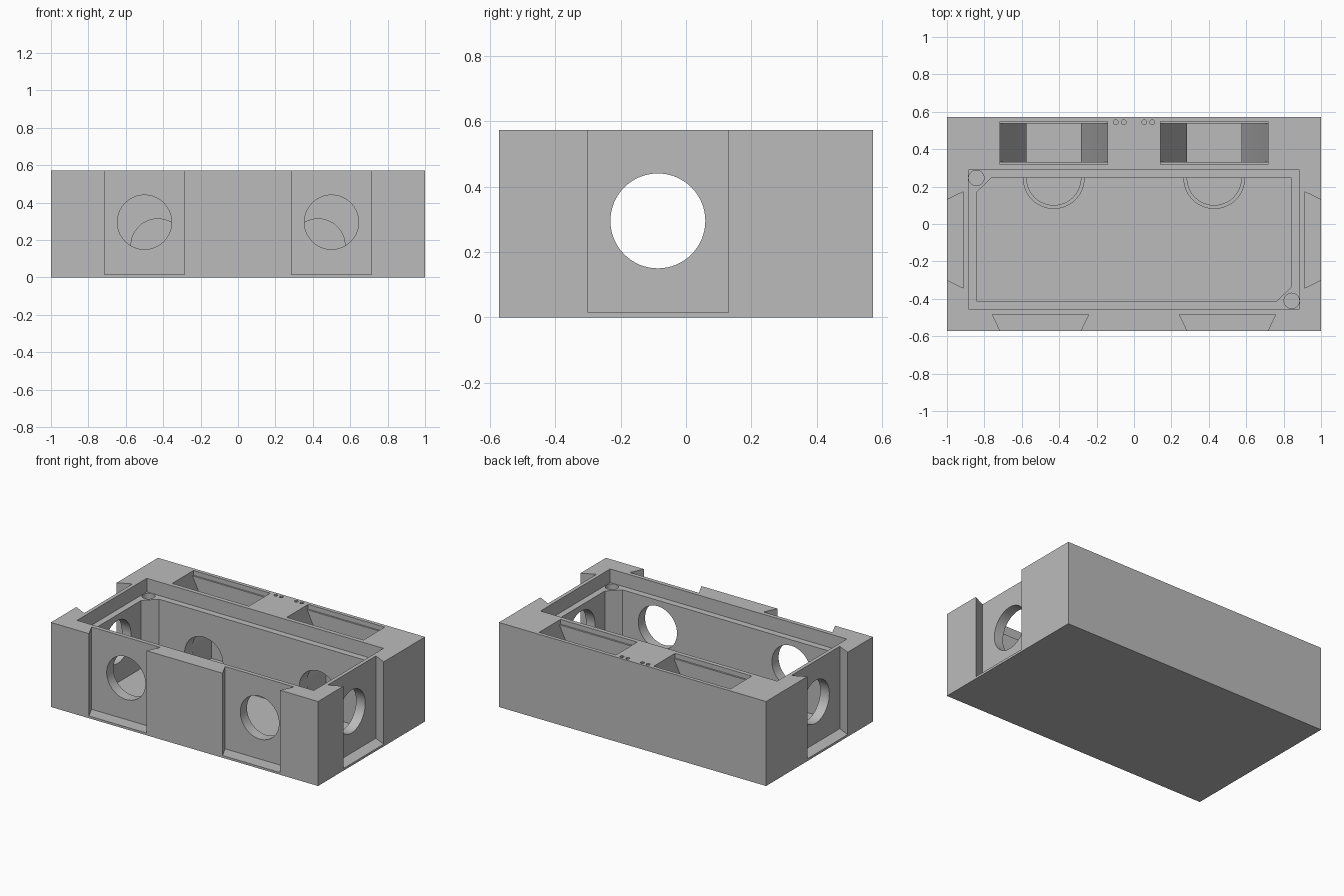
import bpy
import bmesh
import math

cube = bpy.data.objects.get("Cube")
if cube:
    bpy.data.objects.remove(cube, do_unlink=True)

grey = bpy.data.materials.new("plain grey")
grey.use_nodes = True
colour = (0.5, 0.5, 0.5, 1)
grey.diffuse_color = colour
grey.node_tree.nodes["Principled BSDF"].inputs["Base Color"].default_value = colour

TOP = 0.572
BACK = 0.572
SIDE = 1.0
FLOOR = 0.02
OVER = 0.65
cutters = []


def prism(name, points, start, end, axis="z"):
    """Extrude a closed 2D outline along one axis."""
    place = {"x": lambda p, d: (d, p[0], p[1]),
             "y": lambda p, d: (p[0], d, p[1]),
             "z": lambda p, d: (p[0], p[1], d)}[axis]
    bm = bmesh.new()
    low = [bm.verts.new(place(p, start)) for p in points]
    high = [bm.verts.new(place(p, end)) for p in points]
    bm.faces.new(low)
    bm.faces.new(high)
    n = len(points)
    for i in range(n):
        j = (i + 1) % n
        bm.faces.new((low[i], low[j], high[j], high[i]))
    bmesh.ops.recalc_face_normals(bm, faces=bm.faces)
    mesh = bpy.data.meshes.new(name)
    bm.to_mesh(mesh)
    bm.free()
    mesh.materials.append(grey)
    obj = bpy.data.objects.new(name, mesh)
    bpy.context.collection.objects.link(obj)
    return obj


def cut(*args):
    obj = prism(*args)
    obj.hide_render = True
    cutters.append(obj)


def rect(x0, x1, y0, y1):
    return [(x0, y0), (x1, y0), (x1, y1), (x0, y1)]


def arc(cx, cy, r, a0=0, a1=360, steps=64):
    count = steps if a1 - a0 == 360 else steps + 1
    angles = [math.radians(a0 + (a1 - a0) * i / steps) for i in range(count)]
    return [(cx + r * math.cos(a), cy + r * math.sin(a)) for a in angles]


def dovetail(centre, inner, outer):
    """Outline across the slot: wide at the inner wall, narrow at the outside."""
    far = outer * 1.1
    return [(centre - 0.258, inner), (centre + 0.258, inner),
            (centre + 0.215, outer), (centre + 0.215, far),
            (centre - 0.215, far), (centre - 0.215, outer)]


body = prism("box_body", rect(-SIDE, SIDE, -BACK, BACK), 0, TOP)

# Main compartment with two chamfered corner posts, and its lid recess
cut("main_cavity", [(-0.843, -0.411), (0.763, -0.411), (0.843, -0.336),
                    (0.843, 0.246), (-0.763, 0.246), (-0.843, 0.168)], FLOOR, OVER)
cut("lid_recess", rect(-0.886, 0.886, -0.455, 0.29), 0.48, OVER)
for x, y in ((-0.843, 0.246), (0.843, -0.411)):
    cut("screw_hole", arc(x, y, 0.041, 0, 360, 32), 0.25, 0.52)

# Round openings through both ends
cut("end_opening", arc(-0.086, 0.295, 0.145), -1.2, 1.2, "x")

for s in (-1, 1):
    # Dovetail slots in the ends and the front
    cut("end_slot", [(y, x)[::-1] for y, x in dovetail(-0.085, s * 0.911, s * SIDE)],
        0.015, OVER)
    cut("front_slot", dovetail(s * 0.5, -0.483, -BACK), 0.015, OVER)
    cut("front_opening", arc(s * 0.5, 0.295, 0.145), -0.7, -0.2, "y")

    # Rear hoppers, sloped at both ends, with lid recess and outlet
    c = s * 0.429
    half = [(0.287, OVER), (0.287, 0.54), (0.145, 0.25), (0.145, FLOOR)]
    outline = [(c + x, z) for x, z in half] + [(c - x, z) for x, z in reversed(half)]
    cut("hopper", outline, 0.331, 0.536, "y")
    cut("hopper_lid_recess", rect(c - 0.287, c + 0.287, 0.319, 0.547), 0.54, OVER)
    cut("hopper_outlet", arc(c, 0.17, 0.143), 0.15, 0.4, "y")

    # Small pin holes on the back rim
    for x in (0.055, 0.098):
        cut("pin_hole", arc(s * x, 0.544, 0.013, 22.5, 382.5, 8), 0.47, OVER)

    # Curved lip on the floor in front of each outlet
    lip = prism("outlet_lip", arc(c, 0.246, 0.165, 180, 360, 32)
                + arc(c, 0.246, 0.145, 180, 360, 32)[::-1], FLOOR - 0.005, 0.06)
    lip.select_set(True)

# Carve the body
bpy.context.view_layer.objects.active = body
body.select_set(True)
for tool in cutters:
    mod = body.modifiers.new(tool.name, "BOOLEAN")
    mod.operation = "DIFFERENCE"
    mod.solver = "EXACT"
    mod.object = tool
    bpy.ops.object.modifier_apply(modifier=mod.name)
for tool in cutters:
    bpy.data.objects.remove(tool, do_unlink=True)

bpy.ops.object.shade_smooth_by_angle(angle=math.radians(30))
